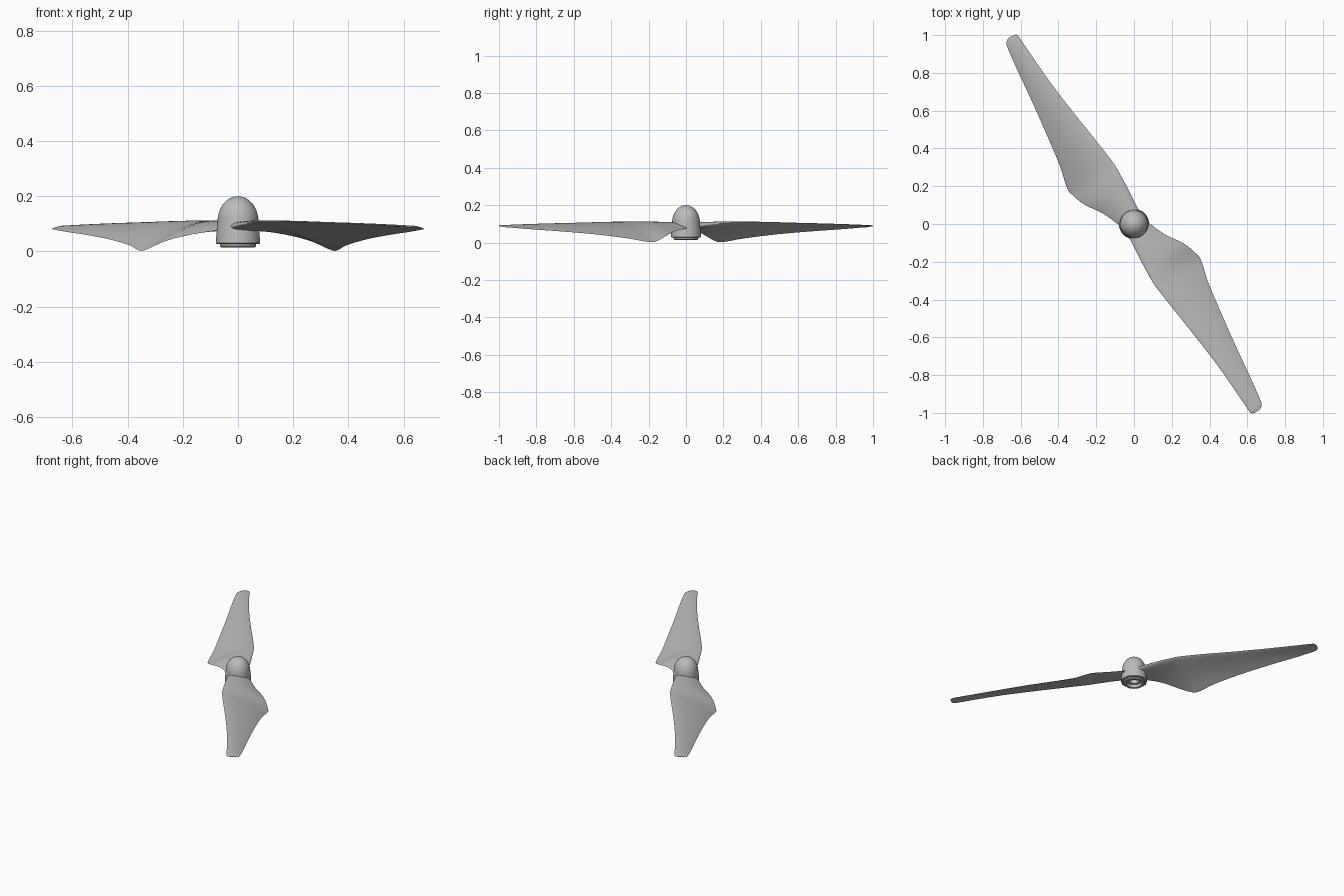
import bpy
import bmesh
import math
from mathutils import Matrix, Vector

default_cube = bpy.data.objects.get("Cube")
if default_cube:
    bpy.data.objects.remove(default_cube, do_unlink=True)

# Single plastic colour
plastic = bpy.data.materials.new("light grey plastic")
plastic.use_nodes = True
grey = (0.5, 0.5, 0.5, 1)
plastic.diffuse_color = grey
plastic.node_tree.nodes["Principled BSDF"].inputs["Base Color"].default_value = grey


def finish(name, bm, angle):
    """Turn a bmesh into a smooth shaded object with sharp edges kept."""
    bmesh.ops.remove_doubles(bm, verts=bm.verts, dist=0.00005)
    bmesh.ops.recalc_face_normals(bm, faces=bm.faces)
    mesh = bpy.data.meshes.new(name)
    bm.to_mesh(mesh)
    bm.free()
    mesh.materials.append(plastic)
    obj = bpy.data.objects.new(name, mesh)
    bpy.context.collection.objects.link(obj)
    bpy.ops.object.select_all(action="DESELECT")
    obj.select_set(True)
    bpy.context.view_layer.objects.active = obj
    bpy.ops.object.shade_smooth_by_angle(angle=math.radians(angle))
    return obj


def skin(bm, rings):
    """Join neighbouring closed rings of vertices with quads."""
    for ring, following in zip(rings, rings[1:]):
        count = len(ring)
        for i in range(count):
            j = (i + 1) % count
            bm.faces.new((ring[i], ring[j], following[j], following[i]))


def catmull(a, b, c, d, t):
    """Smooth curve between two table rows."""
    return (b + (c - a) * (t / 2)
            + (a - b * 2.5 + c * 2 - d / 2) * t ** 2
            + ((b - c) * 1.5 + (d - a) / 2) * t ** 3)


def refine(rows, steps):
    """Add in-between rows to a table of blade sections."""
    rows = [Vector(row) for row in rows]
    padded = [rows[0]] + rows + [rows[-1]]
    result = []
    for a, b, c, d in zip(padded, padded[1:], padded[2:], padded[3:]):
        result += [catmull(a, b, c, d, k / steps) for k in range(steps)]
    return result + [rows[-1]]


# Blade sections: span, leading offset, trailing offset,
# leading height, trailing height, thickness
SECTIONS = [
    (0.04, -0.06, 0.07, 0.09, 0.076, 0.034),
    (0.14, -0.072, 0.108, 0.1, 0.062, 0.03),
    (0.23, -0.081, 0.163, 0.106, 0.038, 0.026),
    (0.31, -0.087, 0.188, 0.109, 0.009, 0.023),
    (0.36, -0.085, 0.19, 0.109, 0.003, 0.022),
    (0.48, -0.075, 0.157, 0.108, 0.023, 0.019),
    (0.66, -0.058, 0.124, 0.104, 0.044, 0.015),
    (0.86, -0.043, 0.091, 0.1, 0.06, 0.012),
    (1.03, -0.038, 0.066, 0.095, 0.071, 0.01),
    (1.15, -0.036, 0.045, 0.09, 0.08, 0.008),
    (1.176, -0.034, 0.033, 0.089, 0.082, 0.006),
    (1.187, -0.018, 0.018, 0.088, 0.085, 0.003),
]
SPAN_AXIS = Vector((0.55, -0.835, 0))
CHORD_AXIS = Vector((0.835, 0.55, 0))


def blade_ring(bm, section, count=16):
    """One cambered wing section with a blunt leading edge."""
    span, lead, trail, lead_z, trail_z, thick = section
    chord = trail - lead
    ring = []
    for i in range(count * 2):
        angle = math.pi * i / count
        t = (1 - math.cos(angle)) / 2
        side = 1 if i < count else -1
        fullness = 1.4 * math.sqrt(t) * (1 - t) + 0.12 * math.sqrt(t * (1 - t))
        height = lead_z + (trail_z - lead_z) * t
        height += chord * 0.2 * t * (1 - t) + side * thick * fullness * 0.8
        point = SPAN_AXIS * span + CHORD_AXIS * (lead + chord * t)
        point.z = height
        ring.append(bm.verts.new(point))
    return ring


def make_blade(name, turn):
    bm = bmesh.new()
    rings = [blade_ring(bm, section) for section in refine(SECTIONS, 4)]
    skin(bm, rings)
    bm.faces.new(rings[0])
    bm.faces.new(rings[-1])
    bmesh.ops.rotate(bm, verts=bm.verts, cent=(0, 0, 0),
                     matrix=Matrix.Rotation(turn, 3, "Z"))
    return finish(name, bm, 60)


for blade_name, turn in (("front_blade", 0), ("back_blade", math.pi)):
    make_blade(blade_name, turn)


# Domed hub with stepped base, recess and shaft bore
def make_hub(segments=48):
    bore = [(0.001, 0.1), (0.03, 0.1), (0.03, 0.035), (0.046, 0.035)]
    base = [(0.046, 0.015), (0.062, 0.015), (0.066, 0.019), (0.066, 0.027),
            (0.077, 0.027), (0.08, 0.03), (0.078, 0.07)]
    dome_start, dome_radius, dome_height = 0.11, 0.074, 0.09
    dome = []
    for k in range(13):
        angle = math.pi / 2 * k / 12
        radius = max(dome_radius * math.cos(angle), 0.0005)
        dome.append((radius, dome_start + dome_height * math.sin(angle)))
    bm = bmesh.new()
    rings = []
    for radius, z in bore + base + dome:
        rings.append([
            bm.verts.new((radius * math.cos(math.tau * i / segments),
                          radius * math.sin(math.tau * i / segments), z))
            for i in range(segments)])
    skin(bm, rings)
    bm.faces.new(rings[0])
    bm.faces.new(rings[-1])
    return finish("hub", bm, 35)


make_hub()
